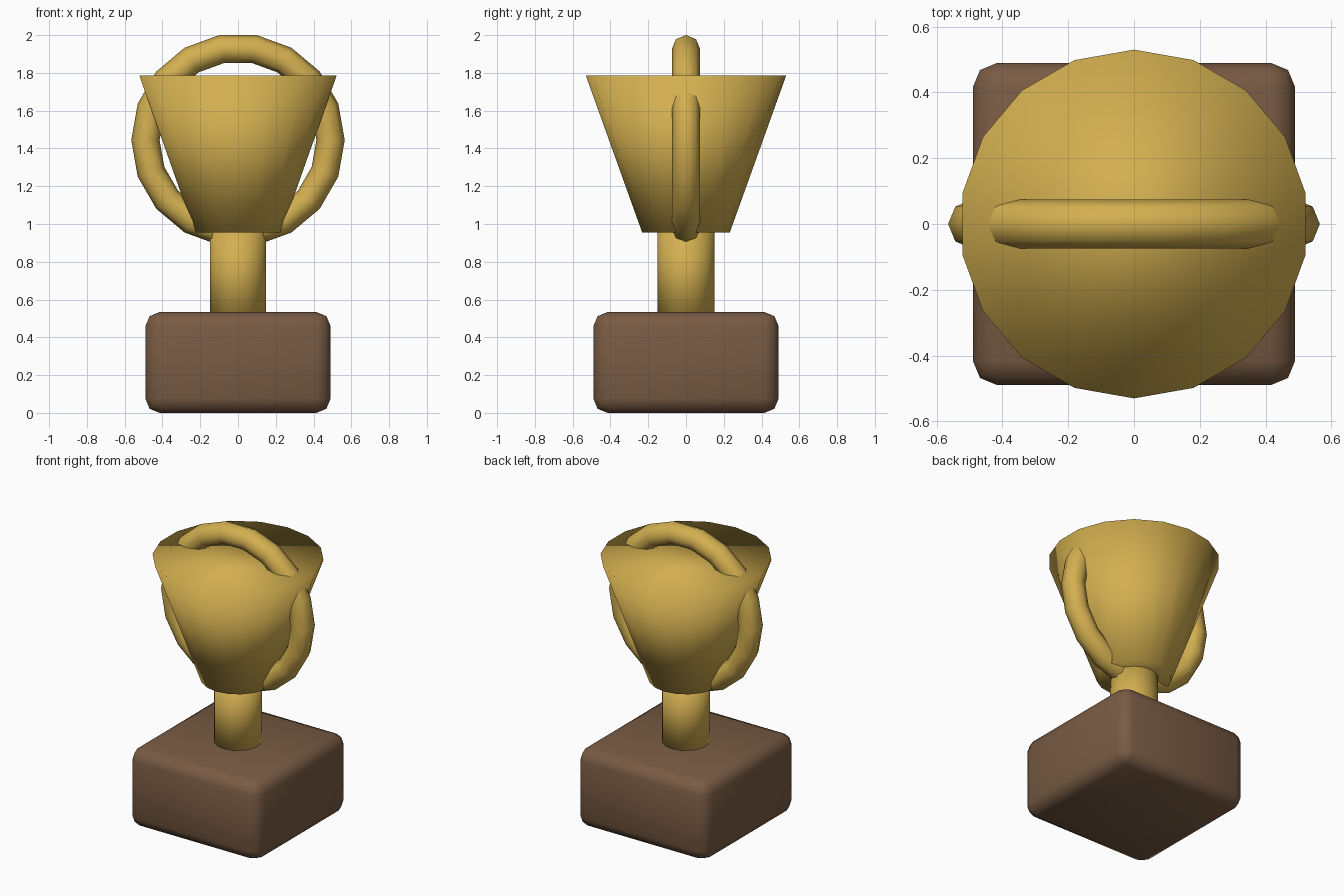
import bpy
from math import pi

cube = bpy.data.objects.get("Cube")
if cube:
    bpy.data.objects.remove(cube, do_unlink=True)


def material(name, colour):
    mat = bpy.data.materials.new(name)
    mat.use_nodes = True
    mat.diffuse_color = colour
    mat.node_tree.nodes["Principled BSDF"].inputs["Base Color"].default_value = colour
    return mat


gold = material("gold", (0.65, 0.43, 0.08, 1))
brown = material("brown wood", (0.19, 0.105, 0.057, 1))


def finish(name, mat):
    """Name the new part, colour it and shade it smooth all over."""
    obj = bpy.context.object
    obj.name = name
    obj.data.materials.append(mat)
    bpy.ops.object.shade_smooth()
    return obj


def tapered(name, bottom_radius, top_radius, bottom, top):
    """Solid 18-sided round part standing between two heights."""
    bpy.ops.mesh.primitive_cone_add(
        vertices=18, radius1=bottom_radius, radius2=top_radius,
        depth=top - bottom, location=(0, 0, (bottom + top) / 2))
    return finish(name, gold)


# Rounded wooden block
bpy.ops.mesh.primitive_cube_add(size=1, location=(0, 0, 0.267))
bpy.context.object.scale = (0.98, 0.98, 0.534)
bpy.ops.object.transform_apply(location=False, rotation=False, scale=True)
base = finish("base", brown)
bevel = base.modifiers.new("rounded edges", 'BEVEL')
bevel.width = 0.075
bevel.segments = 2

# Stem and solid flared cup
tapered("stem", 0.15, 0.15, 0.48, 1.0)
tapered("cup", 0.232, 0.53, 0.955, 1.785)

# Upright ring that passes through the cup and forms both handles
bpy.ops.mesh.primitive_torus_add(
    major_segments=18, minor_segments=8, major_radius=0.49,
    minor_radius=0.075, location=(0, 0, 1.444), rotation=(pi / 2, 0, 0))
finish("handle_ring", gold)
